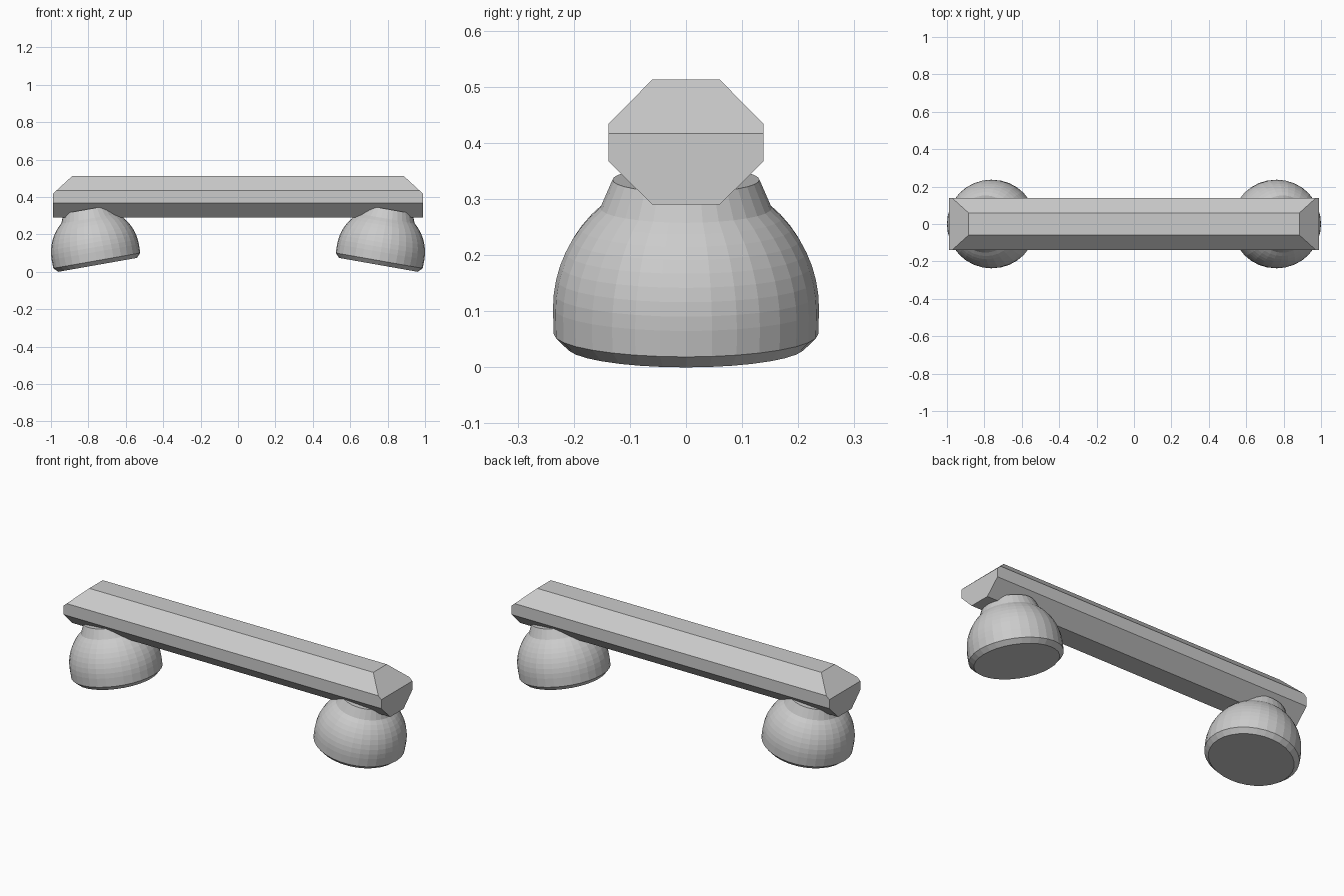
import bpy, bmesh, math
from mathutils import Matrix, Vector

if "Cube" in bpy.data.objects:
    bpy.data.objects.remove(bpy.data.objects["Cube"])


def finish(name, bm):
    bmesh.ops.recalc_face_normals(bm, faces=bm.faces[:])
    me = bpy.data.meshes.new(name)
    bm.to_mesh(me)
    bm.free()
    ob = bpy.data.objects.new(name, me)
    bpy.context.collection.objects.link(ob)
    return ob


# Handle bar: octagonal section extruded along x, upper end corners sliced off
bm = bmesh.new()
half = [(0.06, 0.29), (0.138, 0.367), (0.138, 0.434), (0.06, 0.513)]
section = half + [(-y, z) for y, z in reversed(half)]
face = bm.faces.new([bm.verts.new((-0.99, y, z)) for y, z in section])
ext = bmesh.ops.extrude_face_region(bm, geom=[face])
bmesh.ops.translate(bm, vec=(1.98, 0, 0),
                    verts=[v for v in ext["geom"] if isinstance(v, bmesh.types.BMVert)])
for s in (-1, 1):
    cut = bmesh.ops.bisect_plane(bm, geom=bm.verts[:] + bm.edges[:] + bm.faces[:],
                                 plane_co=(s * 0.99, 0, 0.417),
                                 plane_no=Vector((s * 0.096, 0, 0.105)),
                                 clear_outer=True)
    rim = [e for e in cut["geom_cut"] if isinstance(e, bmesh.types.BMEdge)]
    bmesh.ops.contextual_create(bm, geom=rim)
finish("bar", bm)

# Tilted domed feet: chamfered base, spherical body, conical neck
R, H, TILT, SEG = 0.237, 0.07, math.radians(10), 32
a_end = math.acos(0.153 / R)
profile = [(0.213, 0.0), (R - 0.001, 0.023)]
profile += [(R * math.cos(a_end * i / 8), H + R * math.sin(a_end * i / 8)) for i in range(9)]
profile += [(0.131, 0.302)]


def foot(name, side):
    bm = bmesh.new()
    rings = [[bm.verts.new((r * math.cos(2 * math.pi * k / SEG),
                            r * math.sin(2 * math.pi * k / SEG), z)) for k in range(SEG)]
             for r, z in profile]
    for a, b in zip(rings, rings[1:]):
        for k in range(SEG):
            n = (k + 1) % SEG
            bm.faces.new((a[k], a[n], b[n], b[k]))
    bm.faces.new(rings[0])
    bm.faces.new(rings[-1])
    place = (Matrix.Translation((side * 0.751, 0, 0.213 * math.sin(TILT)))
             @ Matrix.Rotation(side * TILT, 4, 'Y'))
    bmesh.ops.transform(bm, matrix=place, verts=bm.verts[:])
    finish(name, bm)


foot("left_foot", -1)
foot("right_foot", 1)
